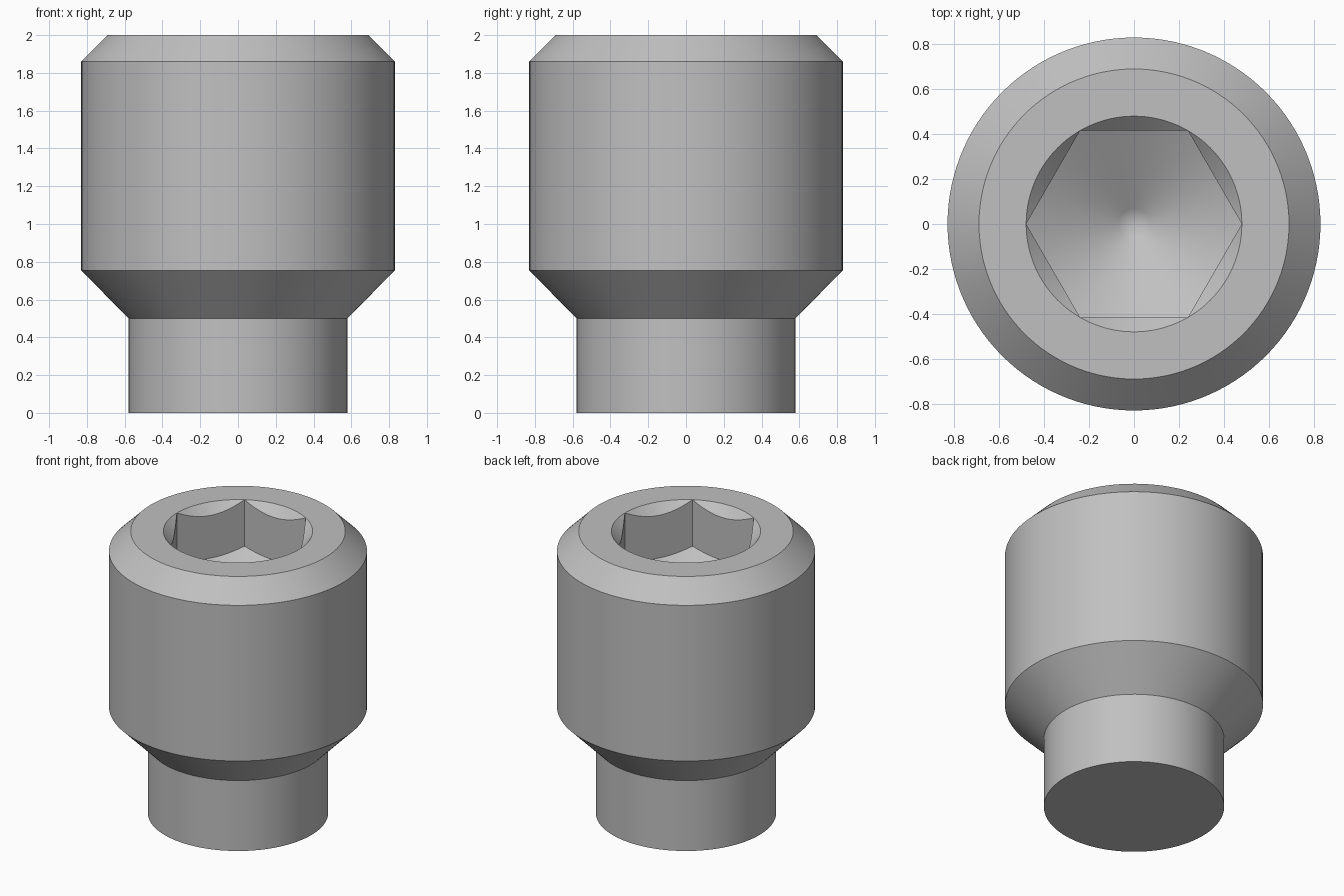
import bpy
import bmesh
from math import cos, sin, pi, radians

SEGMENTS = 120
SOCKET_R = 0.48                      # corner radius of the hexagon socket
FLOOR_Z = 1.67                       # height of the socket floor at its corners
FLOOR_SLOPE = 0.577

cube = bpy.data.objects.get("Cube")
if cube:
    bpy.data.objects.remove(cube, do_unlink=True)

steel = bpy.data.materials.new("grey_steel")
colour = (0.53, 0.53, 0.53, 1.0)
steel.diffuse_color = colour
steel.use_nodes = True
steel.node_tree.nodes["Principled BSDF"].inputs["Base Color"].default_value = colour


def hex_radius(angle):
    """Distance from the axis to the hexagon wall, with corners on x."""
    return SOCKET_R * cos(pi / 6) / cos(angle % (pi / 3) - pi / 6)


def section(angle):
    """Radius and height of each ring, from the foot up and into the socket."""
    h = hex_radius(angle)
    inset = SOCKET_R - h
    tip = 0.07
    return [
        (0.58, 0.0), (0.58, 0.5),               # neck
        (0.83, 0.755), (0.83, 1.86),            # shoulder and body
        (0.69, 2.0), (SOCKET_R, 2.0),           # top chamfer and rim
        (h, 2.0 - inset),                       # socket countersink
        (h, FLOOR_Z - FLOOR_SLOPE * inset),     # hexagon wall
        (tip, FLOOR_Z - FLOOR_SLOPE * (SOCKET_R - tip)),
    ]


# Sweep the section around the axis
bm = bmesh.new()
columns = []
for i in range(SEGMENTS):
    a = 2 * pi * i / SEGMENTS
    columns.append([bm.verts.new((r * cos(a), r * sin(a), z)) for r, z in section(a)])
apex = bm.verts.new((0, 0, FLOOR_Z - FLOOR_SLOPE * SOCKET_R))

for i, col in enumerate(columns):
    nxt = columns[(i + 1) % SEGMENTS]
    for k in range(len(col) - 1):
        bm.faces.new((col[k], nxt[k], nxt[k + 1], col[k + 1]))
    bm.faces.new((col[-1], nxt[-1], apex))

# Flat foot
bm.faces.new([col[0] for col in reversed(columns)])

# Corners of the hexagon touch the rim
bmesh.ops.remove_doubles(bm, verts=bm.verts, dist=0.0001)
bmesh.ops.recalc_face_normals(bm, faces=bm.faces)

mesh = bpy.data.meshes.new("socket_screw")
bm.to_mesh(mesh)
bm.free()
mesh.materials.append(steel)
screw = bpy.data.objects.new("socket_screw", mesh)
bpy.context.collection.objects.link(screw)

bpy.ops.object.select_all(action="DESELECT")
screw.select_set(True)
bpy.context.view_layer.objects.active = screw
bpy.ops.object.shade_smooth_by_angle(angle=radians(25))
